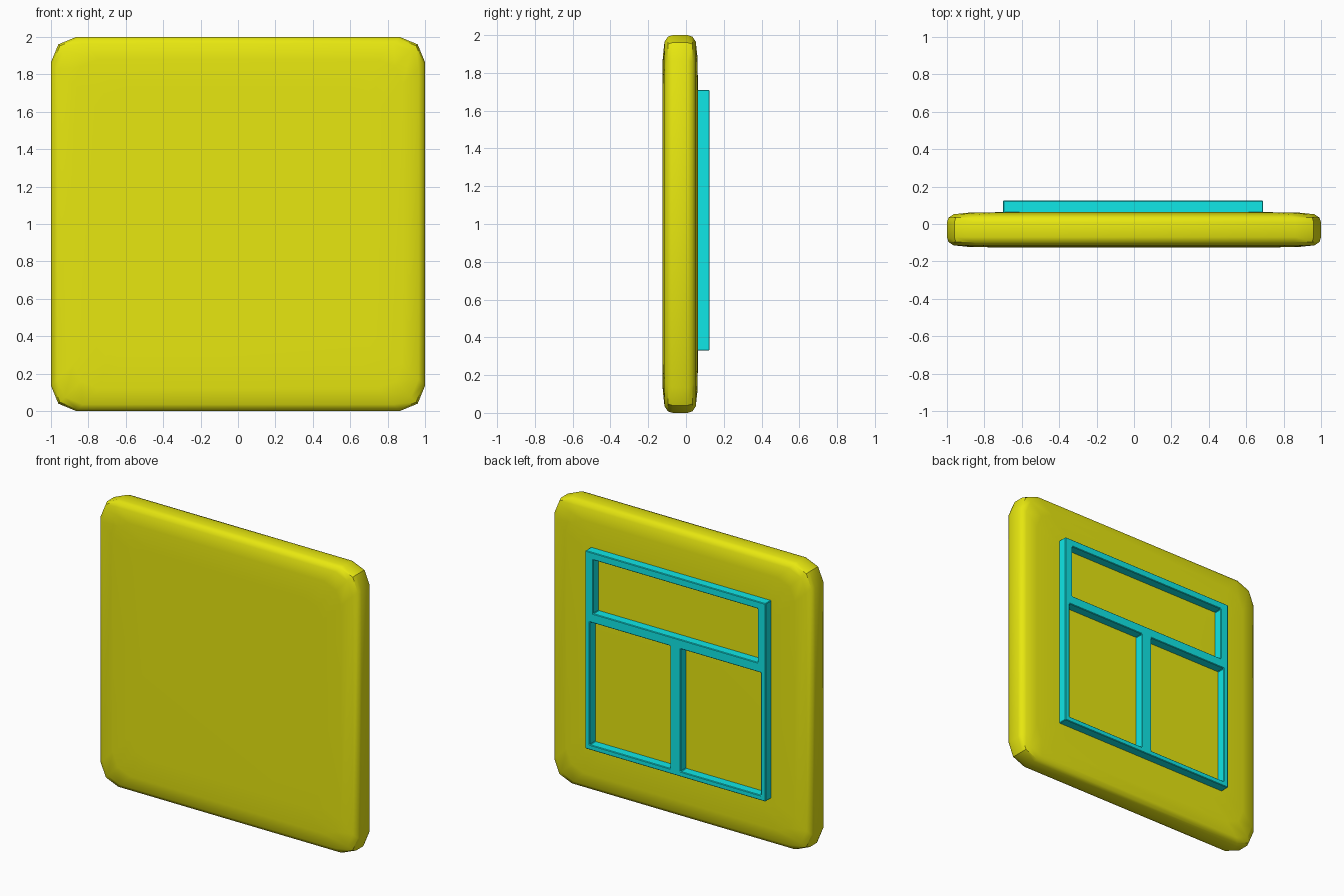
import bpy, bmesh
from math import pi, sin, cos, radians

cube = bpy.data.objects.get("Cube")
if cube:
    bpy.data.objects.remove(cube, do_unlink=True)


def material(name, color):
    mat = bpy.data.materials.new(name)
    mat.use_nodes = True
    mat.diffuse_color = color
    mat.node_tree.nodes["Principled BSDF"].inputs["Base Color"].default_value = color
    return mat


def finish(bm, name, mat):
    bmesh.ops.recalc_face_normals(bm, faces=bm.faces)
    mesh = bpy.data.meshes.new(name)
    bm.to_mesh(mesh)
    bm.free()
    mesh.materials.append(mat)
    obj = bpy.data.objects.new(name, mesh)
    bpy.context.collection.objects.link(obj)
    bpy.ops.object.select_all(action="DESELECT")
    obj.select_set(True)
    bpy.context.view_layer.objects.active = obj
    return obj


yellow = material("yellow", (0.8, 0.8, 0.005, 1))
cyan = material("cyan", (0.005, 0.8, 0.8, 1))


def outline(bm, inset, y):
    """Square ring with two-segment rounded corners."""
    half, radius = 1 - inset, 0.135
    ring = []
    for corner in range(4):
        for step in range(3):
            a = corner * pi / 2 + step * pi / 4
            cx = (half - radius) * (1 if corner in (0, 3) else -1)
            cz = (half - radius) * (1 if corner < 2 else -1)
            ring.append(bm.verts.new((cx + radius * cos(a), y, 1 + cz + radius * sin(a))))
    return ring


# Softly rounded square panel, built as rings from front to back
bm = bmesh.new()
profile = [(0.27, -0.125), (0.12, -0.123), (0.035, -0.114), (0.008, -0.096),
           (0, -0.07), (0, 0.008), (0.008, 0.034), (0.035, 0.052),
           (0.12, 0.061), (0.27, 0.063)]
rings = [outline(bm, inset, y) for inset, y in profile]
for a, b in zip(rings, rings[1:]):
    for i in range(len(a)):
        j = (i + 1) % len(a)
        bm.faces.new((a[i], a[j], b[j], b[i]))
bm.faces.new(rings[0])
bm.faces.new(rings[-1])
finish(bm, "panel", yellow)
bpy.ops.object.shade_smooth_by_angle(angle=radians(40))

# Window-like frame on the back: a grid of cells with three openings
xs = [-0.70, -0.665, -0.64, -0.045, 0.035, 0.63, 0.655, 0.69]
zs = [0.33, 0.365, 1.22, 1.285, 1.66, 1.71]
openings = [(-0.64, 0.63, 1.285, 1.66),
            (-0.665, -0.045, 0.365, 1.22),
            (0.035, 0.655, 0.365, 1.22)]


def is_open(x, z):
    return any(x0 < x < x1 and z0 < z < z1 for x0, x1, z0, z1 in openings)


bm = bmesh.new()
grid = [[bm.verts.new((x, 0.05, z)) for z in zs] for x in xs]
for i in range(len(xs) - 1):
    for k in range(len(zs) - 1):
        if not is_open((xs[i] + xs[i + 1]) / 2, (zs[k] + zs[k + 1]) / 2):
            bm.faces.new((grid[i][k], grid[i + 1][k], grid[i + 1][k + 1], grid[i][k + 1]))
bmesh.ops.delete(bm, geom=[v for v in bm.verts if not v.link_faces], context="VERTS")
extruded = bmesh.ops.extrude_face_region(bm, geom=bm.faces[:])
moved = [g for g in extruded["geom"] if isinstance(g, bmesh.types.BMVert)]
bmesh.ops.translate(bm, verts=moved, vec=(0, 0.075, 0))
# Keep the base faces so the frame is a closed solid
bm.edges.ensure_lookup_table()
open_edges = [e for e in bm.edges if e.is_boundary]
if open_edges:
    bmesh.ops.holes_fill(bm, edges=open_edges)
frame = finish(bm, "back_frame", cyan)
bevel = frame.modifiers.new("soft_edges", "BEVEL")
bevel.width = 0.004
bevel.segments = 1
bevel.limit_method = "ANGLE"
